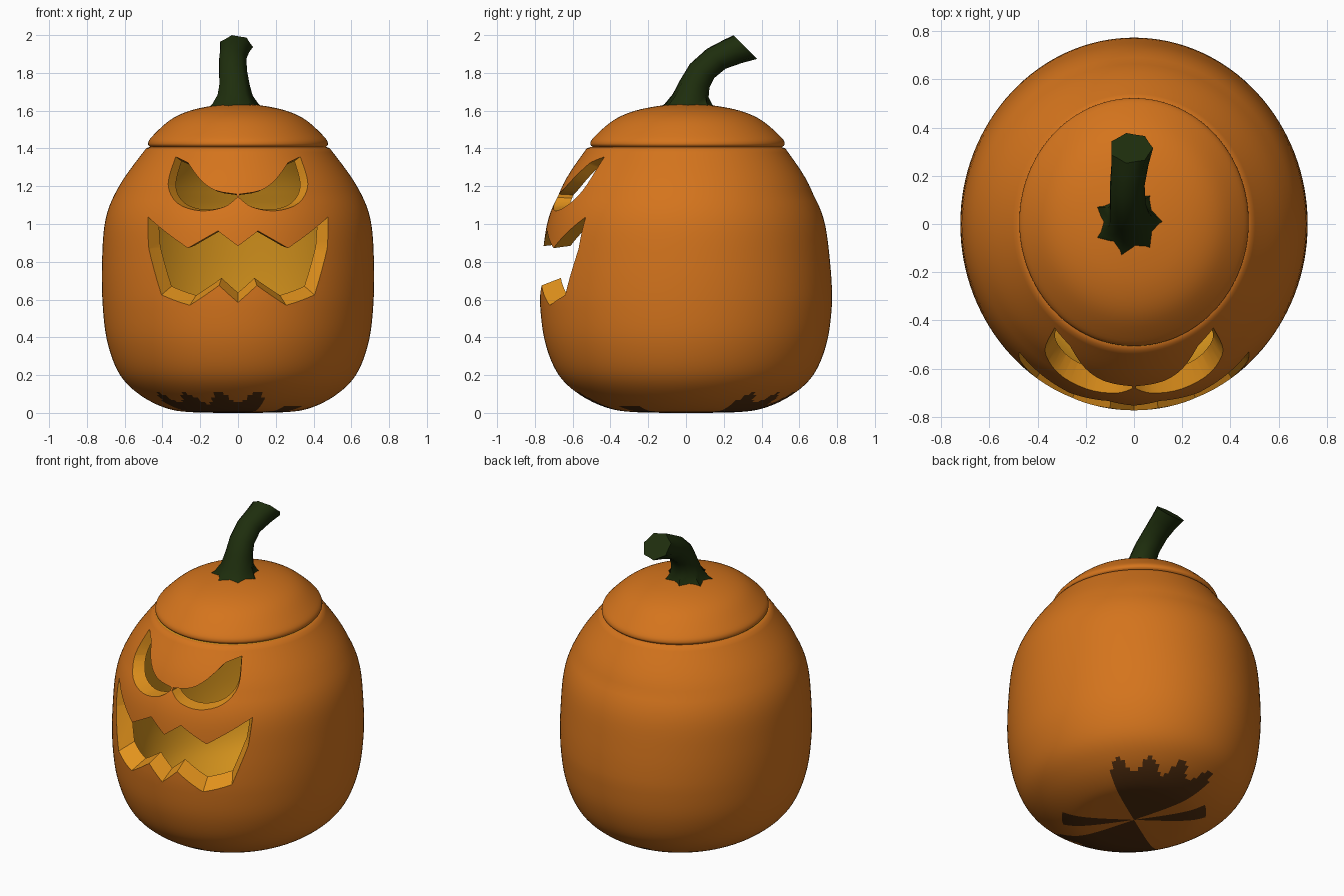
import bpy, bmesh, math
from mathutils import Vector

if "Cube" in bpy.data.objects:
    bpy.data.objects.remove(bpy.data.objects["Cube"])

def material(name, rgb):
    m = bpy.data.materials.new(name)
    m.diffuse_color = (*rgb, 1)
    m.use_nodes = True
    m.node_tree.nodes["Principled BSDF"].inputs["Base Color"].default_value = m.diffuse_color
    return m

ORANGE = material("orange skin", (0.66, 0.175, 0.012))
FLESH = material("yellow inside", (0.66, 0.29, 0.012))
BROWN = material("dark brown", (0.085, 0.028, 0.005))
RIM = material("cut flesh", (0.78, 0.295, 0.012))
GREEN = material("dark green", (0.013, 0.027, 0.004))
SKIN = [ORANGE, FLESH, BROWN, RIM]

def finish(bm, name, mats):
    bmesh.ops.recalc_face_normals(bm, faces=bm.faces)
    me = bpy.data.meshes.new(name)
    bm.to_mesh(me)
    bm.free()
    for m in mats:
        me.materials.append(m)
    ob = bpy.data.objects.new(name, me)
    bpy.context.collection.objects.link(ob)
    return ob

def activate(ob):
    bpy.ops.object.select_all(action='DESELECT')
    ob.select_set(True)
    bpy.context.view_layer.objects.active = ob

def smooth(ob, deg):
    activate(ob)
    bpy.ops.object.shade_smooth_by_angle(angle=math.radians(deg))

def spline(pts, n):
    """Catmull-Rom curve through 2D points."""
    out = []
    for i in range(len(pts) - 1):
        p0, p1, p2, p3 = (Vector(pts[min(max(j, 0), len(pts) - 1)]) for j in range(i - 1, i + 3))
        for k in range(n):
            t = k / n
            v = 0.5 * (2 * p1 + (p2 - p0) * t + (2 * p0 - 5 * p1 + 4 * p2 - p3) * t * t
                       + (3 * p1 - p0 - 3 * p2 + p3) * t ** 3)
            out.append((v.x, v.y))
    return out + [tuple(pts[-1])]

def lerp_table(table, z):
    for (z0, v0), (z1, v1) in zip(table, table[1:]):
        if z <= z1:
            return v0 + (v1 - v0) * max(0, (z - z0) / (z1 - z0))
    return table[-1][1]

def depth(z):
    """Depth-to-width ratio of the pumpkin at a height."""
    return lerp_table([(0, 1.08), (.6, 1.078), (.9, 1.05), (1.15, 1.03), (1.4, 1.08), (1.7, 1.09)], z)

def revolve(name, outer, inner, segs=128):
    """Closed shell: outer profile in skin, inner profile (returning to the axis) in flesh."""
    bm = bmesh.new()
    rings = []
    for r, z in outer + inner:
        if r < 1e-4:
            rings.append([bm.verts.new((0, 0, z))])
        else:
            rings.append([bm.verts.new((r * math.cos(a), r * depth(z) * math.sin(a), z))
                          for a in (2 * math.pi * k / segs for k in range(segs))])
    for i in range(len(rings) - 1):
        A, B = rings[i], rings[i + 1]
        for k in range(segs):
            j = (k + 1) % segs
            vs = [A[k % len(A)], A[j % len(A)], B[j % len(B)], B[k % len(B)]]
            f = bm.faces.new(list(dict.fromkeys(vs)))
            f.material_index = 0 if i < len(outer) - 1 else 1
    return finish(bm, name, SKIN)

# ---- hollow body
outer = spline([(0, 0), (.25, .004), (.386, .027), (.52, .096), (.624, .2), (.688, .36),
                (.715, .55), (.72, .79), (.70, 1.03), (.624, 1.21), (.487, 1.40)], 6) + [(.47, 1.407)]
inner = [(r * .87, .1 + z * 1.307 / 1.407) for r, z in reversed(outer)]
body = revolve("pumpkin_body", outer, inner)

# brown leaf-shaped stain under the body
for f in body.data.polygons:
    c = f.center
    if f.material_index == 0 and c.z < .16:
        r, a = math.hypot(c.x, c.y / 1.08), math.atan2(c.y, c.x)
        broad = (abs(math.cos(a - math.radians(70))) > .81
                 and r < .49 + .05 * math.cos(18 * (a - math.radians(60))))
        thin = abs(math.cos(a - math.radians(135))) > .985 and r < .42
        if broad or thin:
            f.material_index = 2

# ---- carved face
def front_y(x, z):
    r = lerp_table([(q, p) for p, q in outer], z)
    return -depth(z) * math.sqrt(max(r * r - x * x, .01))

def carve(name, outline, zc):
    """Cut an outline through the front wall, tapering towards (0, 0, zc)."""
    bm = bmesh.new()
    ends = []
    for plane in (-1.2, -.25):
        ring = []
        for x, z in outline:
            s = plane / front_y(x, z)
            ring.append(bm.verts.new((x * s, plane, zc + (z - zc) * s)))
        bm.faces.new(ring)
        ends.append(ring)
    n = len(outline)
    for k in range(n):
        j = (k + 1) % n
        bm.faces.new((ends[0][k], ends[0][j], ends[1][j], ends[1][k]))
    for f in bm.faces:
        f.material_index = 3
    cutter = finish(bm, name, SKIN)
    cutter.hide_render = True
    activate(body)
    mod = body.modifiers.new(name, 'BOOLEAN')
    mod.operation, mod.solver, mod.object = 'DIFFERENCE', 'EXACT', cutter
    bpy.ops.object.modifier_apply(modifier=mod.name)
    bpy.data.objects.remove(cutter)

eye = spline([(.33, 1.356), (.37, 1.21), (.32, 1.11), (.2, 1.07), (.075, 1.09), (.005, 1.14)], 4)
eye += spline([(.008, 1.158), (.12, 1.178), (.2, 1.235), (.265, 1.325)], 3)
carve("right_eye_cutter", eye, 1.12)
carve("left_eye_cutter", [(-x, z) for x, z in eye], 1.12)

half = [(.106, .963), (.265, .872), (.476, 1.037), (.472, .867), (.405, .625), (.255, .57), (.1, .675)]
mouth = [(0, .883)] + half + [(0, .585)] + [(-x, z) for x, z in reversed(half)]
carve("mouth_cutter", mouth, .97)
smooth(body, 35)

# ---- lid
top = spline([(.464, 1.407), (.476, 1.425), (.456, 1.462), (.36, 1.55), (.254, 1.6),
              (.12, 1.628), (0, 1.636)], 5)
under = [(r * .87, z - .085 * (z - 1.407) / .229) for r, z in top]
lid = revolve("lid", top[::-1], under)
lid.location.y = .008
smooth(lid, 50)

# ---- bent, ribbed stem: (x, y, z, tilt, radius, rib depth) per ring
bm = bmesh.new()
rings = []
N = 14
for x, y, z, tilt, r, rib in [(-.02, 0, 1.6, 0, .145, .2), (-.02, .012, 1.635, 0, .115, .12),
                              (-.02, .025, 1.68, 5, .092, .06), (-.022, .045, 1.74, 12, .08, .04),
                              (-.028, .085, 1.81, 30, .074, .03), (-.03, .16, 1.875, 47, .072, .03),
                              (-.02, .245, 1.912, 50, .077, .04), (-.012, .315, 1.937, 45, .086, .06)]:
    t = math.radians(tilt)
    ring = []
    for k in range(N):
        a = 2 * math.pi * k / N
        q = r * (1 + (rib if k % 2 == 0 else -rib))
        b = q * math.sin(a)
        ring.append(bm.verts.new((x + q * math.cos(a), y + b * math.cos(t), z - b * math.sin(t))))
    rings.append(ring)
for A, B in zip(rings, rings[1:]):
    for k in range(N):
        j = (k + 1) % N
        bm.faces.new((A[k], A[j], B[j], B[k]))
bm.faces.new(rings[0])
bm.faces.new(rings[-1])
stem = finish(bm, "stem", [GREEN])
smooth(stem, 65)
